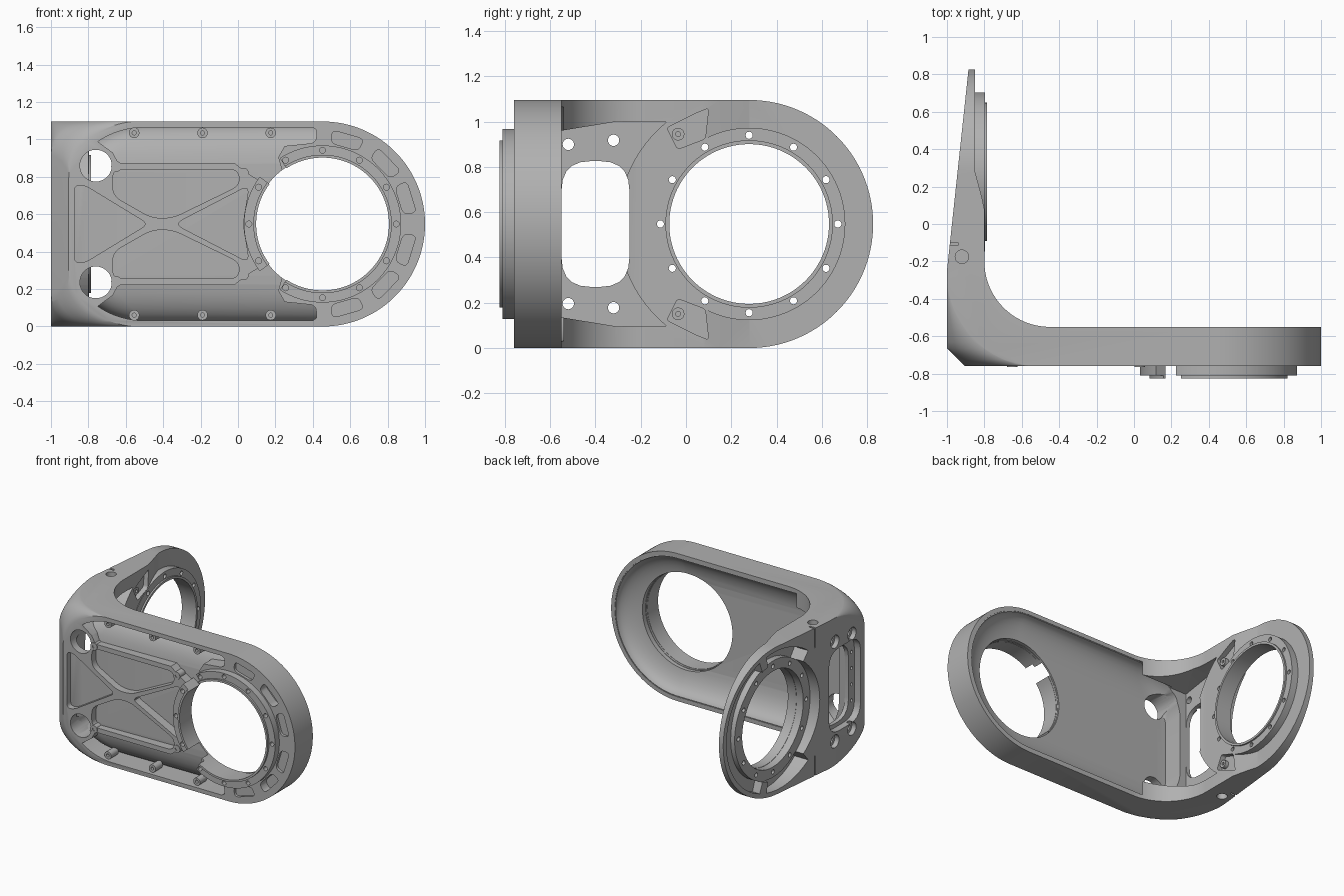
import bpy, bmesh
from math import sin, cos, sqrt, radians
from mathutils import Vector

H, MID = 1.096, 0.548         # overall height and its middle
FX, SY = 0.452, 0.279         # bore centres: front arm (x), side arm (y)
BACK = -0.553                 # rear edge of the front arm skin

cube = bpy.data.objects.get("Cube")
if cube:
    bpy.data.objects.remove(cube)

grey = bpy.data.materials.new("machined grey")
grey.use_nodes = True
colour = (0.44, 0.44, 0.44, 1)
grey.diffuse_color = colour
grey.node_tree.nodes["Principled BSDF"].inputs["Base Color"].default_value = colour


# ---- helpers ----
def loft(name, levels, capped=True):
    bm = bmesh.new()
    rings = [[bm.verts.new(p) for p in level] for level in levels]
    n = len(rings[0])
    for a, b in zip(rings, rings[1:]):
        for i in range(n):
            j = (i + 1) % n
            bm.faces.new((a[i], a[j], b[j], b[i]))
    bm.faces.new(rings[-1])
    if capped:
        bm.faces.new(rings[0][::-1])
    bmesh.ops.recalc_face_normals(bm, faces=bm.faces)
    mesh = bpy.data.meshes.new(name)
    bm.to_mesh(mesh)
    bm.free()
    mesh.materials.append(grey)
    ob = bpy.data.objects.new(name, mesh)
    bpy.context.collection.objects.link(ob)
    return ob


def place(axis, p, t):
    return {"x": (t, p[0], p[1]), "y": (p[0], t, p[1]), "z": (p[0], p[1], t)}[axis]


def prism(name, axis, pts, a, b):
    return loft(name, [[place(axis, p, t) for p in pts] for t in (a, b)])


def bake(ob):
    dg = bpy.context.evaluated_depsgraph_get()
    mesh = bpy.data.meshes.new_from_object(ob.evaluated_get(dg))
    ob.modifiers.clear()
    ob.data = mesh


def boolean(ob, tool, op="DIFFERENCE"):
    mod = ob.modifiers.new("bool", "BOOLEAN")
    mod.operation, mod.solver, mod.object = op, "EXACT", tool
    bake(ob)
    bpy.data.objects.remove(tool)


def cut(ob, axis, pts, a, b):
    boolean(ob, prism("cutter", axis, pts, a, b))


def arc(cx, cy, r, a0, a1, n=24, ry=None):
    ry = r if ry is None else ry
    angles = [radians(a0 + (a1 - a0) * i / n) for i in range(n + 1)]
    return [(cx + r * cos(t), cy + ry * sin(t)) for t in angles]


def circle(cx, cy, r, n=24):
    return arc(cx, cy, r, 0, 360, n)[:-1]


def band(cx, r0, r1, a0, a1, n=24):
    return arc(cx, MID, r1, a0, a1, n) + arc(cx, MID, r0, a1, a0, n)


def rounded(pts, r):
    out = []
    for i, p in enumerate(pts):
        p, a, b = Vector(p), Vector(pts[i - 1]), Vector(pts[(i + 1) % len(pts)])
        s = p + (a - p).normalized() * min(r, (a - p).length * 0.45)
        e = p + (b - p).normalized() * min(r, (b - p).length * 0.45)
        for k in range(6):
            t = k / 5
            out.append(tuple(s * (1 - t) ** 2 + p * 2 * t * (1 - t) + e * t * t))
    return out


def flip(pts):
    return [(x, H - z) for x, z in pts]


def arm_outline(y, grow, left, rx, rz):
    """Arm shape: round right end, elliptical left corners, offset by grow."""
    lo, hi = -grow, H + grow
    pts = arc(FX, MID, MID + grow, -90, 90, 64)
    pts += arc(left + rx, hi - rz, rx, 90, 180, 20, rz)
    pts += arc(left + rx, lo + rz, rx, 180, 270, 20, rz)
    return [(x, y, z) for x, z in pts]


# ---- L-shaped body from its plan, rounded at both arm ends ----
plan = [(-1, -0.8), (1.1, -0.8), (1.1, -0.55)]
plan += arc(-0.45, -0.2, 0.35, 270, 180, 24)
plan += [(-0.8, 0.08), (-0.815, 0.15), (-0.85, 0.28), (-0.85, 0.9), (-0.877, 0.9), (-1, -0.25)]
body = prism("bracket_body", "z", plan, -0.1, 1.2)
front_shape = arc(FX, MID, MID, -90, 90, 72) + [(-1.1, H), (-1.1, 0)]
boolean(body, prism("cutter", "y", front_shape, -0.76, 1), "INTERSECT")
side_shape = arc(SY, MID, MID, -90, 90, 72) + [(-1, H), (-1, 0)]
boolean(body, prism("cutter", "x", side_shape, -1.2, 1.2), "INTERSECT")

# rounded outer corner: oval front edge opening out to a square section
flare = []
for i in range(15):
    y = -0.765 + 0.51 * (i / 14) ** 1.3
    left = max(-1.002, -0.905 - (y + 0.76))
    tangent = -0.45 - 0.555 * sqrt(max(0, 1 - ((y + 0.2) / 0.566) ** 2))
    rx = max(0.004, tangent - left)
    flare.append(arm_outline(y, 0.002, left, rx, rx * 0.78))
flare.append([(x, 1, z) for x, y, z in flare[-1]])
boolean(body, loft("cutter", flare), "INTERSECT")


# bowl-shaped hollow behind the front arm, and the thin skin lining it
def bowl_levels(top):
    levels = [arm_outline(top, -0.03, -0.875, 0.38, 0.30)]
    for i in range(1, 9):
        t = radians(90 * i / 8)
        g = -0.03 - 0.24 * (1 - cos(t))
        levels.append(arm_outline(BACK - 0.157 * sin(t), g, -0.875, 0.41 + g, 0.33 + g))
    return [[(x, BACK + (y - BACK) * (1 - 0.18 * (x + 0.875)), z) for x, y, z in lv] for lv in levels]


boolean(body, loft("cutter", bowl_levels(-0.54)))
skin = loft("arm_skin", bowl_levels(BACK), capped=False)
solid = skin.modifiers.new("thickness", "SOLIDIFY")
solid.thickness, solid.offset = 0.014, 0
bake(skin)

# hollow in the elbow, and the side window with its recessed flange
hollow = [(BACK, 0.96), (BACK, 0.136), (-0.31, 0.096)] + arc(SY, MID, 0.58, 231, 129) + [(-0.31, 1.0)]
cut(body, "x", hollow, -0.92, -0.2)
for y, edge, r, depth in ((-0.55, 0.27, 0.13, -0.7), (-0.62, 0.24, 0.12, -0.95)):
    window = [(y, edge), (-0.25, edge), (-0.25, H - edge), (y, H - edge)]
    cut(body, "x", rounded(window, r), -1.1, depth)
for k in range(4):
    cut(body, "x", circle(-0.585, MID - 0.18 + 0.12 * k, 0.012, 12), -1.1, -0.925)

# ---- front recesses between the ribs ----
upper = [(-0.64, 0.875), (-0.02, 0.875), (0.05, 0.82), (0.155, 0.755), (0.235, 0.835),
         (0.215, 0.905), (0.25, 0.965), (0.395, 0.98), (0.415, 0.995), (0.42, 1.02), (0.42, 1.05), (0.40, 1.065)]
upper += arc(-0.495, 0.765, 0.38, 90, 132, 8, 0.30) + [(-0.67, 0.93)]
pocket = rounded([(-0.67, 0.84), (0.0, 0.84), (0.01, 0.755), (-0.35, 0.58),
                  (-0.46, 0.58), (-0.67, 0.70)], 0.05)
left_pocket = rounded([(-0.875, 0.755), (-0.82, 0.755), (-0.48, MID), (-0.82, 0.341), (-0.875, 0.341)], 0.04)
right_pocket = rounded([(-0.34, MID), (0.06, 0.755), (0.025, MID), (0.06, 0.341)], 0.05)
for region in (upper, flip(upper), pocket, flip(pocket), left_pocket, right_pocket):
    cut(body, "y", region, -0.9, -0.56)

# round access holes and bore through the front arm
for part in (body, skin):
    cut(part, "y", circle(FX, MID, 0.36, 96), -0.9, -0.4)
    for z in (0.86, H - 0.86):
        cut(part, "y", circle(-0.76, z, 0.085, 36), -0.9, -0.4)

# pockets round the arm end
for mid_angle, depth in ((74, 0.02), (44, 0.07), (17, 0.02)):
    for s in (1, -1):
        a = mid_angle * s
        cut(body, "y", rounded(band(FX, 0.435, 0.505, a - 10, a + 10, 1), 0.03), -0.9, -0.76 + depth)

# ---- bore, sunken collar, grooves and holes in the side arm ----
cut(body, "x", circle(SY, MID, 0.355, 96), -1.1, -0.7)
cut(body, "x", circle(SY, MID, 0.435, 96), -1.1, -0.91)
for a0, a1 in ((-70, 70), (78, 128), (-128, -78)):
    cut(body, "x", band(SY, 0.432, 0.515, a0, a1, 30), -1.1, -0.865)
for y, z in ((-0.52, 0.9), (-0.32, 0.918)):
    for zz in (z, H - z):
        cut(body, "x", circle(y, zz, 0.025), -1.1, -0.85)
        cut(body, "x", circle(y, zz, 0.048), -1.1, -0.965)
for lo, hi in ((1.02, 1.2), (-0.1, 0.076)):
    cut(body, "z", circle(-0.92, -0.175, 0.036), lo, hi)
for lo, hi in ((0.95, 1.2), (-0.1, 0.146)):
    slit = [(-1.1, -0.115), (-0.94, -0.115), (-0.94, -0.1), (-1.1, -0.1)]
    cut(body, "z", slit, lo, hi)

# ---- bearing seats ----
parts = [body, skin]
for name, a0, a1 in (("front_seat_main", -123, 123), ("front_seat_inner", 143, 217)):
    seat = prism(name, "y", band(FX, 0.357, 0.42, a0, a1, 64), -0.81, -0.685)
    for k in range(12):
        t = radians(30 * k)
        if a0 < 30 * k < a1 or a0 < 30 * k - 360 < a1:
            cut(seat, "y", circle(FX + 0.394 * cos(t), MID + 0.394 * sin(t), 0.016, 12), -0.9, -0.5)
    parts.append(seat)
    parts.append(prism(name + "_lip", "y", band(FX, 0.355, 0.37, a0, a1, 64), -0.825, -0.7))

side_seat = prism("side_seat", "x", circle(SY, MID, 0.425, 96), -0.86, -0.797)
cut(side_seat, "x", circle(SY, MID, 0.357, 96), -1, -0.7)
side_lip = prism("side_seat_lip", "x", circle(SY, MID, 0.37, 96), -0.855, -0.785)
cut(side_lip, "x", circle(SY, MID, 0.353, 96), -1, -0.7)
for k in range(12):
    t = radians(30 * k)
    hole = circle(SY + 0.392 * cos(t), MID + 0.392 * sin(t), 0.016, 12)
    for part in (body, side_seat):
        cut(part, "x", hole, -1.1, -0.7)
parts += [side_seat, side_lip]


# ---- small bosses in the recesses ----
def add_boss(name, axis, x, z, front, back, drill):
    boss = prism(name, axis, circle(x, z, 0.028, 20), front, back)
    cut(boss, axis, circle(x, z, 0.011, 12), drill[0], drill[1])
    parts.append(boss)


for x in (-0.555, -0.19, 0.175):
    for z in (1.035, H - 1.035):
        add_boss("screw_boss", "y", x, z, -0.735, -0.65, (-0.8, -0.7))
for x, z in ((0.03, 0.82), (-0.65, 0.855)):
    for zz in (z, H - z):
        add_boss("rib_boss", "y", x, zz, -0.765, -0.7, (-0.8, -0.73))

# clip recesses with a boss on the inner face of the side arm
clip = rounded([(-0.085, 0.973), (-0.037, 0.878), (0.085, 0.925), (0.1, 1.06), (0.05, 1.04)], 0.015)
for shape, z in ((clip, 0.945), (flip(clip), H - 0.945)):
    cut(body, "x", shape, -0.838, -0.7)
    add_boss("clip_boss", "x", -0.035, z, -0.845, -0.81, (-0.83, -0.7))

# ---- shading ----
bpy.ops.object.select_all(action="DESELECT")
for part in parts:
    part.select_set(True)
bpy.context.view_layer.objects.active = body
bpy.ops.object.shade_smooth_by_angle(angle=radians(28))
